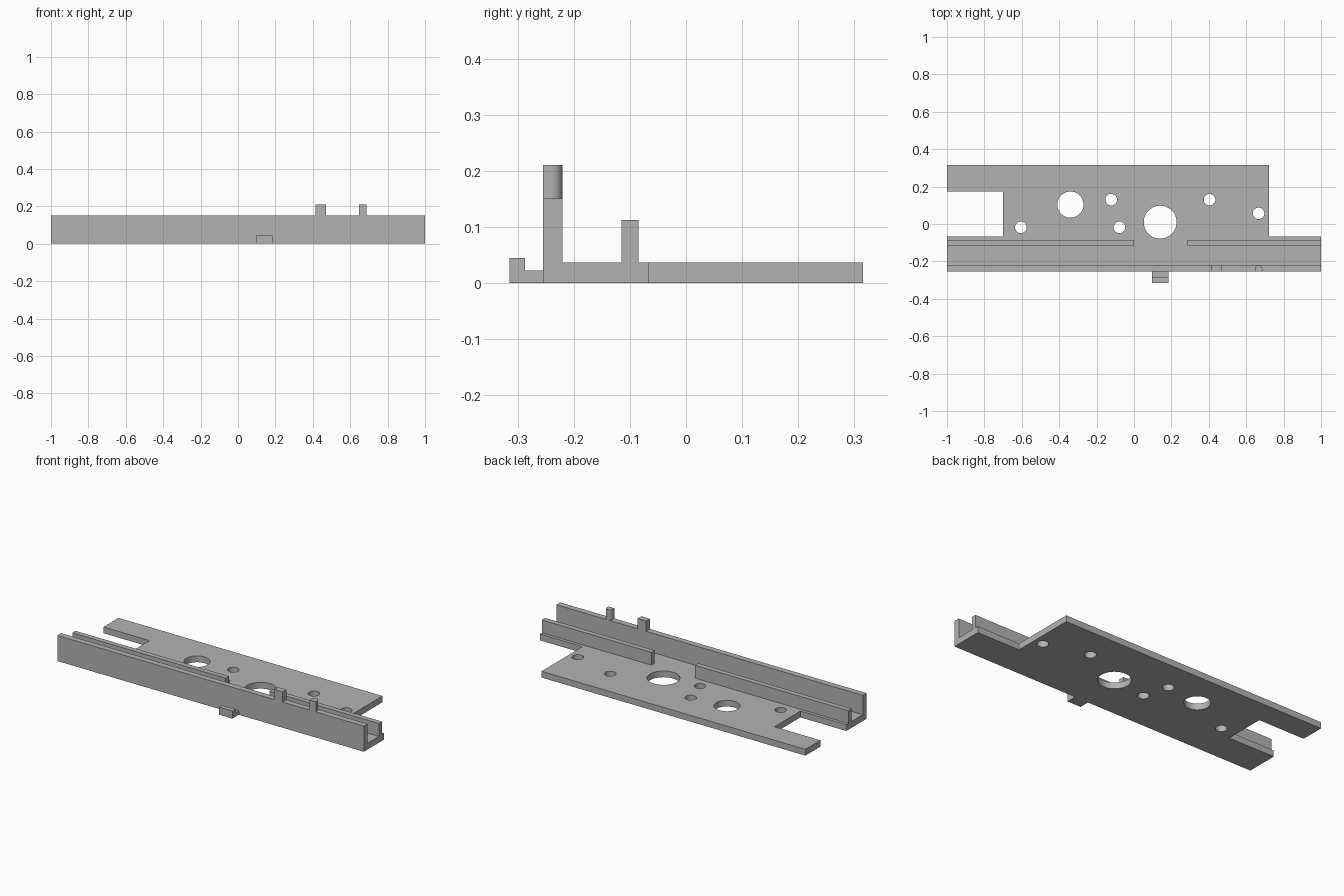
import bpy, bmesh, math
from mathutils import Matrix

cube = bpy.data.objects.get("Cube")
if cube:
    bpy.data.objects.remove(cube, do_unlink=True)

grey = bpy.data.materials.new("plain grey")
grey.use_nodes = True
colour = (0.45, 0.45, 0.45, 1)
grey.diffuse_color = colour
grey.node_tree.nodes["Principled BSDF"].inputs["Base Color"].default_value = colour


def prism(name, outline, start, end, axis="z"):
    """Extrude an outline: (x, y) along z, or (y, z) along x."""
    bm = bmesh.new()
    if axis == "z":
        points = [(a, b, start) for a, b in outline]
        step = (0, 0, end - start)
    else:
        points = [(start, a, b) for a, b in outline]
        step = (end - start, 0, 0)
    face = bm.faces.new([bm.verts.new(p) for p in points])
    grown = bmesh.ops.extrude_face_region(bm, geom=[face], use_keep_orig=True)
    moved = [g for g in grown["geom"] if isinstance(g, bmesh.types.BMVert)]
    bmesh.ops.translate(bm, verts=moved, vec=step)
    bmesh.ops.recalc_face_normals(bm, faces=bm.faces[:])
    mesh = bpy.data.meshes.new(name)
    bm.to_mesh(mesh)
    bm.free()
    obj = bpy.data.objects.new(name, mesh)
    bpy.context.collection.objects.link(obj)
    mesh.materials.append(grey)
    return obj


def rect(x0, x1, y0, y1):
    return [(x0, y0), (x1, y0), (x1, y1), (x0, y1)]


def smooth(obj):
    bpy.ops.object.select_all(action="DESELECT")
    obj.select_set(True)
    bpy.context.view_layer.objects.active = obj
    bpy.ops.object.shade_smooth_by_angle(angle=math.radians(30))


LEFT, RIGHT = -1, 1
FRONT, WALL_BACK, STEP, BACK = -0.255, -0.22, -0.066, 0.315
THICK, WALL_TOP, PEG_TOP = 0.037, 0.151, 0.211

# Base plate with a notch on one end and a short step on the other
plate = prism("base_plate", [
    (LEFT, WALL_BACK), (RIGHT, WALL_BACK), (RIGHT, STEP), (0.722, STEP),
    (0.722, BACK), (LEFT, BACK), (LEFT, 0.175), (-0.70, 0.175),
    (-0.70, STEP), (LEFT, STEP)], 0, THICK)

# Round holes through the plate: x, y, radius
SMALL = 0.031
holes = [(-0.34, 0.104, 0.07), (0.14, 0.01, 0.088),
         (-0.605, -0.018, SMALL), (-0.122, 0.13, SMALL), (-0.078, -0.018, SMALL),
         (0.404, 0.13, SMALL), (0.666, 0.057, SMALL)]
bm = bmesh.new()
for x, y, r in holes:
    bmesh.ops.create_cone(bm, cap_ends=True, segments=48, radius1=r, radius2=r,
                          depth=0.3, matrix=Matrix.Translation((x, y, 0)))
cut_mesh = bpy.data.meshes.new("hole_cutter")
bm.to_mesh(cut_mesh)
bm.free()
cut_mesh.materials.append(grey)
cutter = bpy.data.objects.new("hole_cutter", cut_mesh)
bpy.context.collection.objects.link(cutter)
cutter.hide_render = True
mod = plate.modifiers.new("holes", "BOOLEAN")
mod.operation = "DIFFERENCE"
mod.solver = "EXACT"
mod.object = cutter
bpy.ops.object.select_all(action="DESELECT")
plate.select_set(True)
bpy.context.view_layer.objects.active = plate
bpy.ops.object.modifier_apply(modifier="holes")
bpy.data.objects.remove(cutter, do_unlink=True)
smooth(plate)

# Tall front wall and the two lower rails behind it
prism("front_wall", rect(LEFT, RIGHT, FRONT, WALL_BACK), 0, WALL_TOP)
for name, x0, x1 in (("right_rail", LEFT, 0), ("left_rail", 0.285, RIGHT)):
    prism(name, rect(x0, x1, -0.115, -0.085), THICK, 0.113)

# Square peg and round-backed peg on top of the wall
prism("square_peg", rect(0.414, 0.47, FRONT, WALL_BACK), WALL_TOP, PEG_TOP)
r, cx = 0.02, 0.666
arc = [(cx + r * math.cos(math.pi * i / 16),
        WALL_BACK - r + r * math.sin(math.pi * i / 16)) for i in range(17)]
smooth(prism("round_peg", [(cx - r, FRONT), (cx + r, FRONT)] + arc, WALL_TOP, PEG_TOP))

# Hooked catch on the front
prism("front_catch", [(FRONT, 0), (FRONT, 0.023), (-0.287, 0.023), (-0.287, 0.045),
                      (-0.315, 0.045), (-0.315, 0)], 0.097, 0.184, "x")
